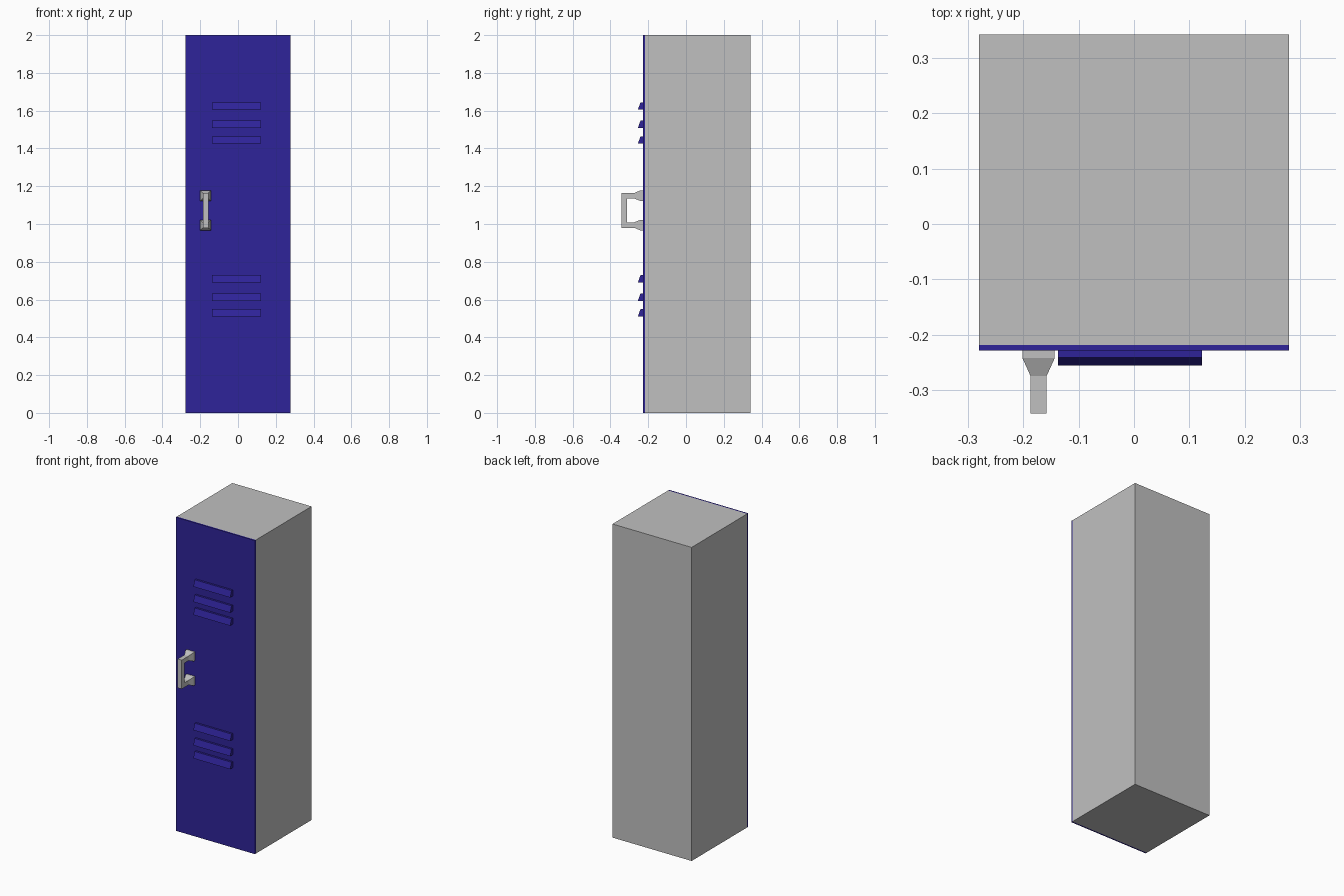
import bpy
import bmesh

if "Cube" in bpy.data.objects:
    bpy.data.objects.remove(bpy.data.objects["Cube"], do_unlink=True)


def material(name, rgb):
    mat = bpy.data.materials.new(name)
    mat.use_nodes = True
    mat.diffuse_color = (*rgb, 1)
    mat.node_tree.nodes["Principled BSDF"].inputs["Base Color"].default_value = (*rgb, 1)
    return mat


GREY = material("grey metal", (0.53, 0.53, 0.53))
BLUE = material("blue paint", (0.028, 0.017, 0.32))


def finish(name, bm, mat):
    bmesh.ops.recalc_face_normals(bm, faces=bm.faces)
    mesh = bpy.data.meshes.new(name)
    bm.to_mesh(mesh)
    bm.free()
    mesh.materials.append(mat)
    obj = bpy.data.objects.new(name, mesh)
    bpy.context.collection.objects.link(obj)
    return obj


def box(name, x0, x1, y0, y1, z0, z1, mat):
    bm = bmesh.new()
    bmesh.ops.create_cube(bm, size=1)
    for v in bm.verts:
        v.co = ((x0, x1)[v.co.x > 0], (y0, y1)[v.co.y > 0], (z0, z1)[v.co.z > 0])
    return finish(name, bm, mat)


def slat(name, z0, z1):
    """Louvre with a sloping front, widest at the bottom."""
    bm = bmesh.new()
    profile = [(-0.228, z0), (-0.255, z0), (-0.241, z1), (-0.228, z1)]
    face = bm.faces.new([bm.verts.new((-0.137, y, z)) for y, z in profile])
    ends = bmesh.ops.extrude_face_region(bm, geom=[face])["geom"]
    bmesh.ops.translate(bm, vec=(0.26, 0, 0),
                        verts=[g for g in ends if isinstance(g, bmesh.types.BMVert)])
    return finish(name, bm, BLUE)


# Cabinet and door
box("cabinet", -0.279, 0.279, -0.218, 0.342, 0, 2, GREY)
box("door", -0.279, 0.279, -0.228, -0.218, 0, 2, BLUE)

# Upper and lower vents
for group, base in (("upper", 1.425), ("lower", 0.51)):
    for i, step in enumerate((0, 0.083, 0.18)):
        slat(f"{group}_vent_slat_{i + 1}", base + step, base + step + 0.039)

# Handle: one tube swept through rectangular sections, flared at both feet
CX, CZ = -0.172, 1.072
FOOT, BAR = 0.029, 0.0145
# Each section: half width, outer (y, height) and inner (y, height) from the centre
half = [
    (FOOT, (-0.228, 0.106), (-0.228, 0.05)),
    (FOOT, (-0.242, 0.106), (-0.242, 0.05)),
    (BAR, (-0.274, 0.092), (-0.274, 0.063)),
    (BAR, (-0.342, 0.092), (-0.312, 0.063)),
]
sections = [(w, o, i, 1) for w, o, i in half] + [(w, o, i, -1) for w, o, i in reversed(half)]
bm = bmesh.new()
rings = []
for w, (yo, zo), (yi, zi), side in sections:
    corners = [(-w, yo, zo), (w, yo, zo), (w, yi, zi), (-w, yi, zi)]
    rings.append([bm.verts.new((CX + x, y, CZ + side * z)) for x, y, z in corners])
for a, b in zip(rings, rings[1:]):
    for k in range(4):
        n = (k + 1) % 4
        bm.faces.new((a[k], a[n], b[n], b[k]))
bm.faces.new(rings[0])
bm.faces.new(rings[-1])
finish("door_handle", bm, GREY)
